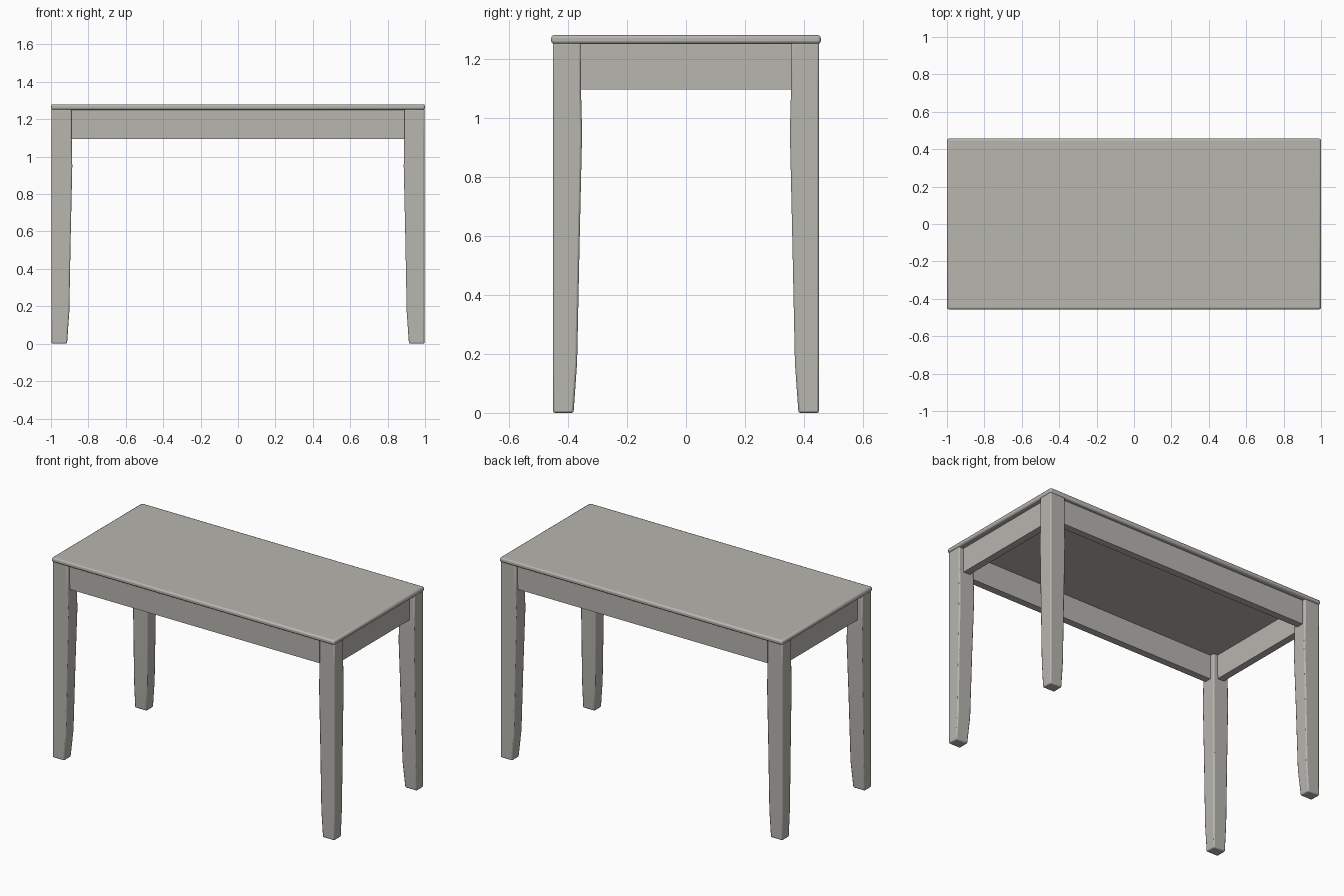
import bpy
import bmesh

if "Cube" in bpy.data.objects:
    bpy.data.objects.remove(bpy.data.objects["Cube"])

# Single painted finish
paint = bpy.data.materials.new("warm_grey_paint")
paint.use_nodes = True
paint.diffuse_color = (0.48, 0.465, 0.43, 1)
paint.node_tree.nodes["Principled BSDF"].inputs["Base Color"].default_value = paint.diffuse_color


def finish(name, bm, bevel):
    bmesh.ops.recalc_face_normals(bm, faces=bm.faces)
    mesh = bpy.data.meshes.new(name)
    bm.to_mesh(mesh)
    bm.free()
    mesh.materials.append(paint)
    obj = bpy.data.objects.new(name, mesh)
    bpy.context.collection.objects.link(obj)
    if bevel:
        mod = obj.modifiers.new("soft_edges", "BEVEL")
        mod.width = bevel
        mod.segments = 2
        mod.limit_method = "ANGLE"
        mod.angle_limit = 0.8
    bpy.ops.object.select_all(action="DESELECT")
    bpy.context.view_layer.objects.active = obj
    obj.select_set(True)
    bpy.ops.object.shade_smooth_by_angle(angle=0.6)
    return obj


def box(name, low, high, bevel=0.0):
    bm = bmesh.new()
    bmesh.ops.create_cube(bm, size=1)
    for v in bm.verts:
        v.co = [(a + b) / 2 + c * (b - a) for a, b, c in zip(low, high, v.co)]
    return finish(name, bm, bevel)


# Leg sections: height, inner x, inner y
SECTIONS = [(0, 0.914, 0.381), (0.17, 0.902, 0.369), (0.6, 0.894, 0.36),
            (0.95, 0.886, 0.352), (1.1, 0.889, 0.356), (1.255, 0.89, 0.357)]
OUT_X, OUT_Y = 0.997, 0.451


def leg(name, sx, sy):
    bm = bmesh.new()
    rings = []
    for z, ix, iy in SECTIONS:
        corners = [(ix, iy), (OUT_X, iy), (OUT_X, OUT_Y), (ix, OUT_Y)]
        rings.append([bm.verts.new((sx * x, sy * y, z)) for x, y in corners])
    for lower, upper in zip(rings, rings[1:]):
        for i in range(4):
            j = (i + 1) % 4
            bm.faces.new((lower[i], lower[j], upper[j], upper[i]))
    bm.faces.new(rings[0])
    bm.faces.new(rings[-1])
    finish(name, bm, 0.007)


# Tabletop
box("tabletop", (-1, -0.457, 1.25), (1, 0.457, 1.28), 0.01)

# Four tapered legs
for sy, depth in ((-1, "front"), (1, "back")):
    for sx, side in ((-1, "right"), (1, "left")):
        leg(f"{depth}_{side}_leg", sx, sy)

# Aprons set back from the outer leg faces
for s, name in ((-1, "front_apron"), (1, "back_apron")):
    y = sorted((s * 0.385, s * 0.43))
    box(name, (-0.93, y[0], 1.095), (0.93, y[1], 1.255))
for s, name in ((-1, "right_apron"), (1, "left_apron")):
    x = sorted((s * 0.92, s * 0.965))
    box(name, (x[0], -0.4, 1.095), (x[1], 0.4, 1.255))
